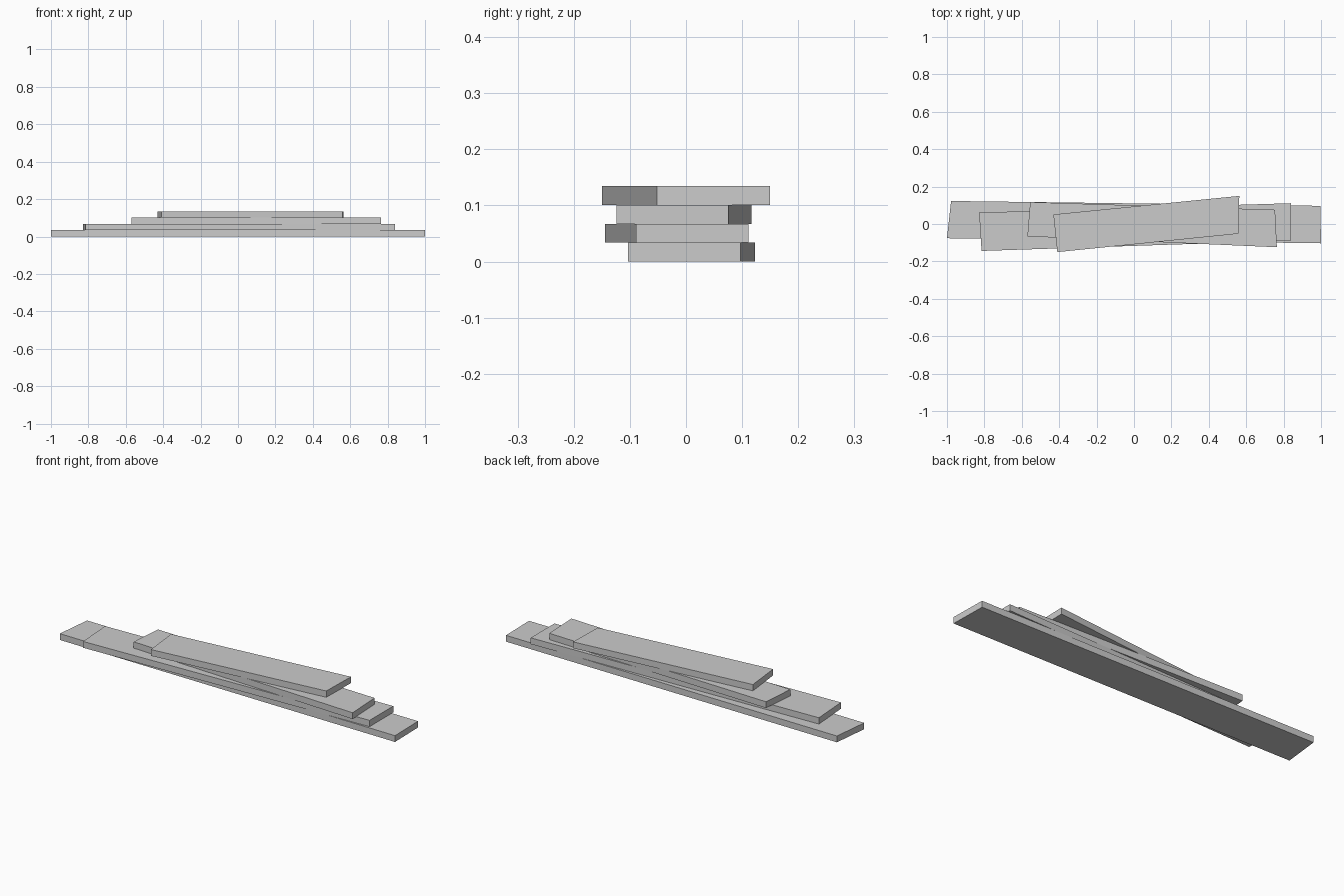
import bpy
import bmesh

cube = bpy.data.objects.get("Cube")
if cube:
    bpy.data.objects.remove(cube, do_unlink=True)

THICKNESS = 0.0337

# Plain grey for every plank
grey = bpy.data.materials.new("plank_grey")
grey.use_nodes = True
colour = (0.6, 0.6, 0.6, 1.0)
grey.diffuse_color = colour
grey.node_tree.nodes["Principled BSDF"].inputs["Base Color"].default_value = colour


def plank(name, level, outline):
    """Extrude a four-cornered outline into a plank on the given layer."""
    bm = bmesh.new()
    base = bm.faces.new([bm.verts.new((x, y, level * THICKNESS)) for x, y in outline])
    top = bmesh.ops.extrude_face_region(bm, geom=[base])["geom"]
    corners = [g for g in top if isinstance(g, bmesh.types.BMVert)]
    bmesh.ops.translate(bm, verts=corners, vec=(0, 0, THICKNESS))
    bmesh.ops.recalc_face_normals(bm, faces=bm.faces)
    mesh = bpy.data.meshes.new(name)
    bm.to_mesh(mesh)
    bm.free()
    mesh.materials.append(grey)
    obj = bpy.data.objects.new(name, mesh)
    bpy.context.collection.objects.link(obj)


# Outlines run front-left, front-right, back-right, back-left seen from above
planks = {
    "bottom_plank": [(-1.0, -0.076), (1.0, -0.103), (0.996, 0.097), (-0.978, 0.123)],
    "lower_middle_plank": [(-0.815, -0.144), (0.84, -0.089), (0.84, 0.111), (-0.828, 0.061)],
    "upper_middle_plank": [(-0.57, -0.066), (0.764, -0.124), (0.754, 0.076), (-0.555, 0.117)],
    "top_plank": [(-0.41, -0.15), (0.558, -0.052), (0.563, 0.15), (-0.431, 0.051)],
}
for level, (name, outline) in enumerate(planks.items()):
    plank(name, level, outline)
